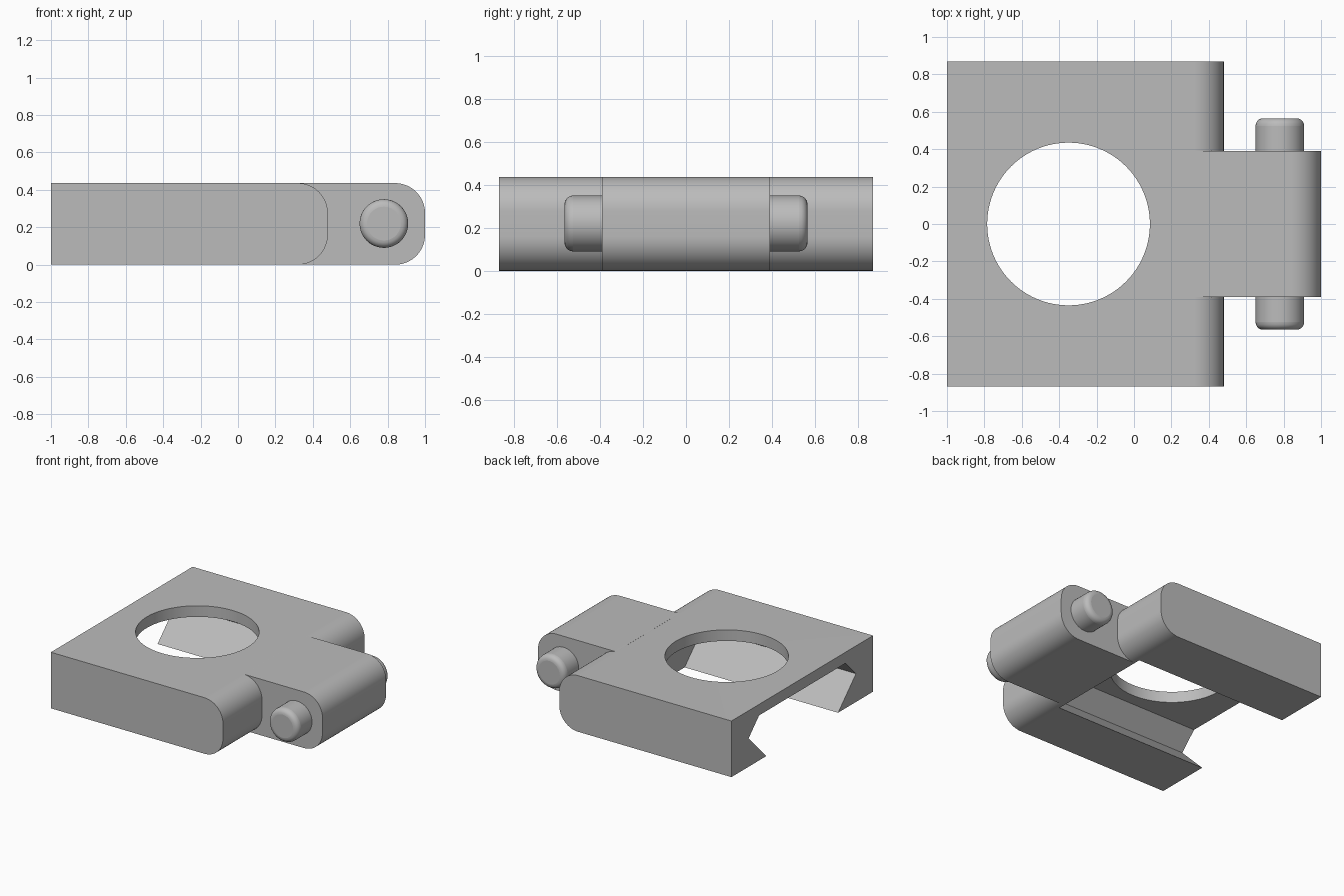
import bpy, bmesh, math
from mathutils import Vector

cube = bpy.data.objects.get("Cube")
if cube:
    bpy.data.objects.remove(cube)

HEIGHT = 0.436
HALF_WIDTH = 0.87

grey = bpy.data.materials.new("mid grey")
grey.use_nodes = True
grey.diffuse_color = (0.5, 0.5, 0.5, 1)
grey.node_tree.nodes["Principled BSDF"].inputs["Base Color"].default_value = (0.5, 0.5, 0.5, 1)


def prism(name, profile, start, depth):
    """Extrude a closed loop of 3D points along the depth vector."""
    bm = bmesh.new()
    face = bm.faces.new([bm.verts.new(p) for p in profile])
    bmesh.ops.translate(bm, verts=bm.verts, vec=start)
    moved = bmesh.ops.extrude_face_region(bm, geom=[face], use_keep_orig=True)["geom"]
    bmesh.ops.translate(bm, vec=depth, verts=[g for g in moved if isinstance(g, bmesh.types.BMVert)])
    bmesh.ops.recalc_face_normals(bm, faces=bm.faces)
    mesh = bpy.data.meshes.new(name)
    bm.to_mesh(mesh)
    bm.free()
    mesh.materials.append(grey)
    obj = bpy.data.objects.new(name, mesh)
    bpy.context.collection.objects.link(obj)
    return obj


def rounded_end(x0, x1, radius=0.16, steps=16):
    """Side outline with both corners at the x1 end rounded."""
    points = [(x0, 0, HEIGHT), (x0, 0, 0)]
    for z, first in ((radius, -90), (HEIGHT - radius, 0)):
        for i in range(steps + 1):
            a = math.radians(first + 90 * i / steps)
            points.append((x1 - radius + radius * math.cos(a), 0, z + radius * math.sin(a)))
    return points


def circle(radius, steps, axis):
    pts = []
    for i in range(steps):
        a = math.tau * i / steps
        u, v = radius * math.cos(a), radius * math.sin(a)
        pts.append((u, v, 0) if axis == "z" else (u, 0, v))
    return pts


def cut(target, cutter):
    mod = target.modifiers.new(cutter.name, "BOOLEAN")
    mod.operation = "DIFFERENCE"
    mod.solver = "EXACT"
    mod.object = cutter
    cutter.hide_render = True
    cutter.hide_set(True)
    cutter.display_type = "WIRE"


def smooth(obj):
    bpy.ops.object.select_all(action="DESELECT")
    obj.select_set(True)
    bpy.context.view_layer.objects.active = obj
    bpy.ops.object.shade_smooth_by_angle(angle=math.radians(30))


# Main block with rounded end
body = prism("clamp_body", rounded_end(-1, 0.48), (0, -HALF_WIDTH, 0), (0, 2 * HALF_WIDTH, 0))

# Dovetail channel, open at the square end and underneath
half = [(0.49, -0.05), (0.66, 0.22), (0.53, 0.35)]
half = [(0.44, -0.05), (0.44, 0)] + half[1:]
outline = half + [(-y, z) for y, z in reversed(half)]
channel = prism("channel_cutter", [(0, y, z) for y, z in outline], (-1.1, 0, 0), (1.42, 0, 0))

# Round opening through the top
opening = prism("opening_cutter", circle(0.435, 96, "z"), (-0.35, 0, -0.1), (0, 0, 0.7))

# Apply the cuts, then drop the cutters
cut(body, channel)
cut(body, opening)
bpy.context.view_layer.update()
evaluated = body.evaluated_get(bpy.context.evaluated_depsgraph_get())
cut_mesh = bpy.data.meshes.new_from_object(evaluated)
body.modifiers.clear()
body.data = cut_mesh
for cutter in (channel, opening):
    bpy.data.objects.remove(cutter)
smooth(body)

# Tongue that carries the pin
tongue = prism("hinge_tongue", rounded_end(0.33, 1), (0, -0.39, 0), (0, 0.78, 0))
smooth(tongue)

# Cross pin with softened ends
pin = prism("cross_pin", circle(0.13, 48, "y"), (0.78, -0.565, 0.22), (0, 1.13, 0))
bevel = pin.modifiers.new("soft_ends", "BEVEL")
bevel.width = 0.04
bevel.segments = 5
bevel.limit_method = "ANGLE"
bevel.angle_limit = math.radians(40)
smooth(pin)
